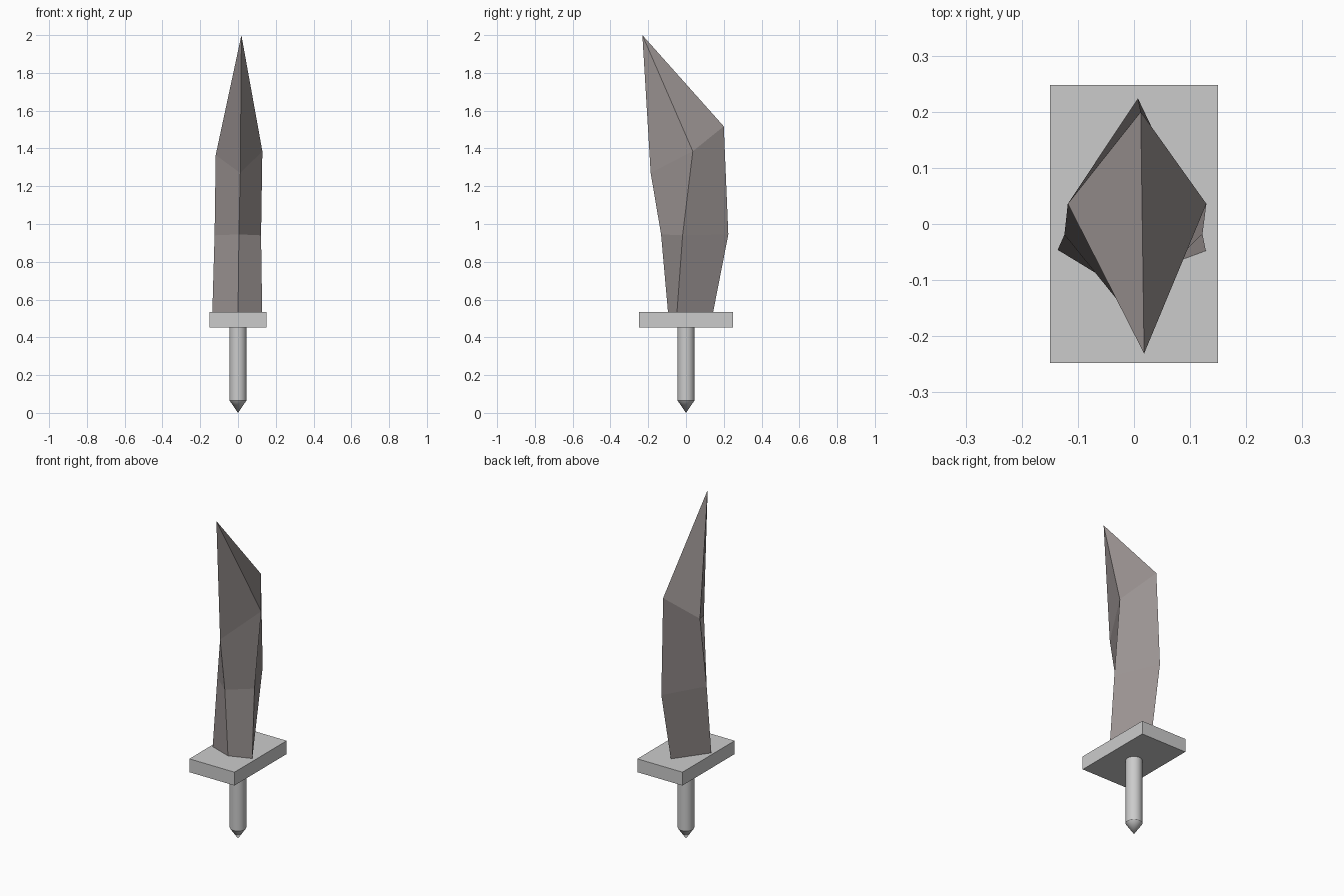
import bpy, bmesh, math

if "Cube" in bpy.data.objects:
    bpy.data.objects.remove(bpy.data.objects["Cube"])

def finish(ob, name):
    ob.name = name
    ob.data.name = name
    return ob

# Guard plate
bpy.ops.mesh.primitive_cube_add(size=1, location=(0, 0, 0.493))
guard = finish(bpy.context.object, "guard")
guard.dimensions = (0.30, 0.495, 0.08)
bpy.ops.object.transform_apply(location=False, rotation=False, scale=True)

# Round grip
bpy.ops.mesh.primitive_cylinder_add(vertices=32, radius=0.045, depth=0.40,
                                    location=(0, 0, 0.266))
finish(bpy.context.object, "grip")
bpy.ops.object.shade_smooth_by_angle(angle=math.radians(30))

# Pointed pommel, apex down
bpy.ops.mesh.primitive_cone_add(vertices=32, radius1=0, radius2=0.045, depth=0.066,
                                location=(0, 0, 0.033))
finish(bpy.context.object, "pommel")
bpy.ops.object.shade_smooth_by_angle(angle=math.radians(30))

# Blade: four-sided cross-sections (front, right, back, left) running to a tip
sections = [
    [(0.00, -0.095, 0.53), (0.128, -0.048, 0.53), (0.00, 0.143, 0.53), (-0.136, -0.046, 0.53)],
    [(0.005, -0.132, 0.945), (0.122, -0.018, 0.94), (0.007, 0.224, 0.945), (-0.124, -0.019, 0.94)],
    [(0.012, -0.187, 1.27), (0.129, 0.036, 1.385), (0.012, 0.20, 1.517), (-0.118, 0.036, 1.365)],
]
bm = bmesh.new()
rings = [[bm.verts.new(p) for p in s] for s in sections]
tip = bm.verts.new((0.018, -0.231, 2.0))
bm.faces.new(rings[0][::-1])
for i in range(4):
    j = (i + 1) % 4
    for low, high in zip(rings, rings[1:]):
        bm.faces.new((low[i], low[j], high[j], high[i]))
    bm.faces.new((rings[-1][i], rings[-1][j], tip))
bmesh.ops.recalc_face_normals(bm, faces=bm.faces)
mesh = bpy.data.meshes.new("blade")
bm.to_mesh(mesh)
bm.free()
blade = bpy.data.objects.new("blade", mesh)
bpy.context.collection.objects.link(blade)

# Dark warm metal
metal = bpy.data.materials.new("dark_metal")
metal.diffuse_color = (0.33, 0.295, 0.29, 1)
metal.use_nodes = True
metal.node_tree.nodes["Principled BSDF"].inputs["Base Color"].default_value = metal.diffuse_color
mesh.materials.append(metal)
